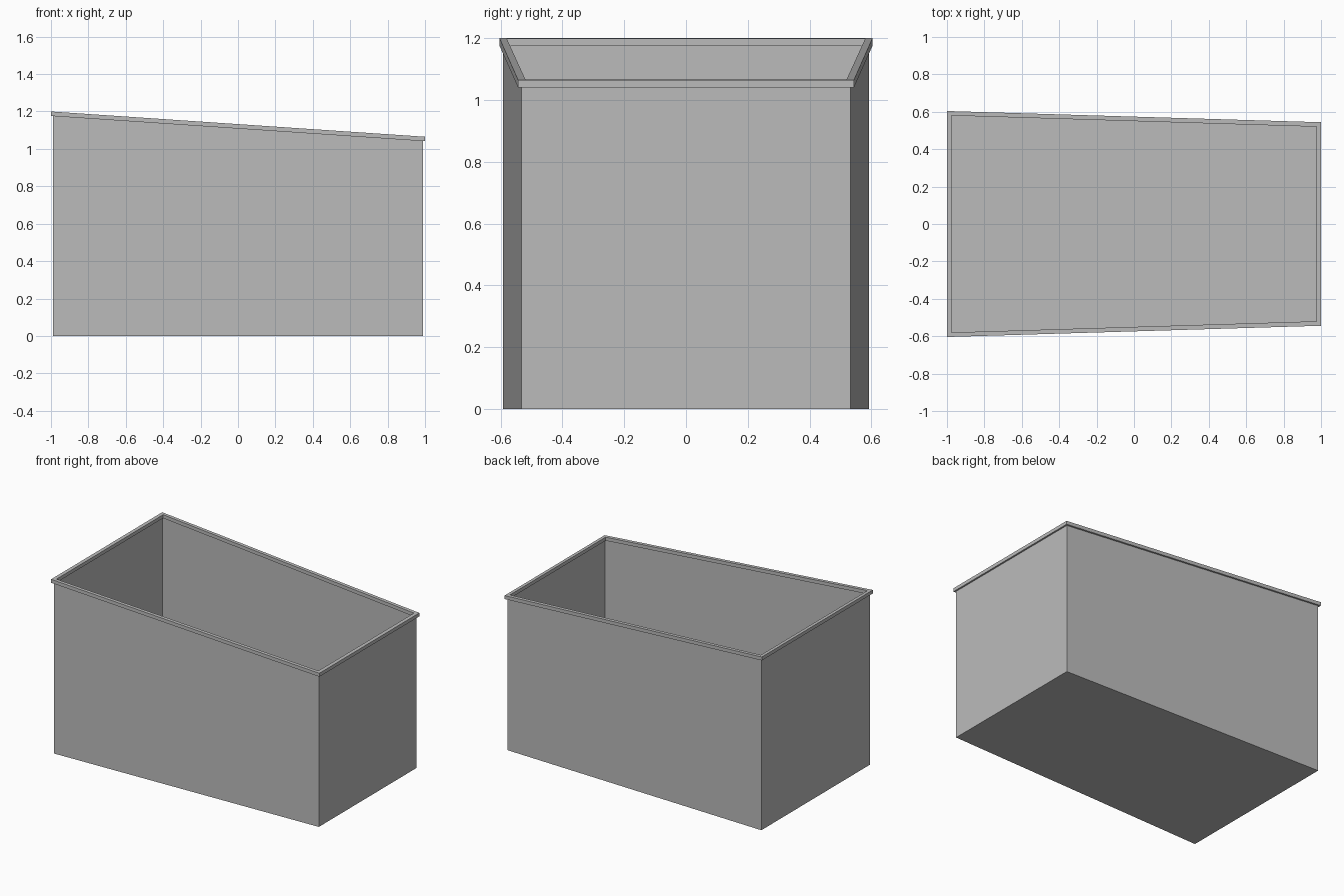
import bpy, bmesh

if "Cube" in bpy.data.objects:
    bpy.data.objects.remove(bpy.data.objects["Cube"])

grey = bpy.data.materials.new("mid grey")
grey.diffuse_color = (0.5, 0.5, 0.5, 1)
grey.use_nodes = True
grey.node_tree.nodes["Principled BSDF"].inputs["Base Color"].default_value = grey.diffuse_color


def top_z(x):
    """Height of the sloping top plane."""
    return 1.1325 - 0.0675 * x


def loop(bm, inset, z):
    """Tapered four-cornered outline; z is a function of x."""
    corners = [(-1 + inset, -0.604 + inset), (1 - inset, -0.544 + inset),
               (1 - inset, 0.544 - inset), (-1 + inset, 0.604 - inset)]
    return [bm.verts.new((x, y, z(x))) for x, y in corners]


def bridge(bm, a, b):
    for i in range(4):
        j = (i + 1) % 4
        bm.faces.new((a[i], a[j], b[j], b[i]))


def finish(bm, name):
    mesh = bpy.data.meshes.new(name)
    bm.to_mesh(mesh)
    bm.free()
    mesh.materials.append(grey)
    bpy.context.collection.objects.link(bpy.data.objects.new(name, mesh))


RIM = 0.024

# Thin-walled tub: four walls and a floor, open at the top
bm = bmesh.new()
low = loop(bm, RIM / 2, lambda x: 0.0)
high = loop(bm, RIM / 2, lambda x: top_z(x) - RIM)
bridge(bm, low, high)
bm.faces.new(low[::-1])
finish(bm, "tub")

# Sloping square-section rim
bm = bmesh.new()
rings = [loop(bm, 0, lambda x: top_z(x) - RIM), loop(bm, 0, top_z),
         loop(bm, RIM, top_z), loop(bm, RIM, lambda x: top_z(x) - RIM)]
for k in range(4):
    bridge(bm, rings[k], rings[(k + 1) % 4])
finish(bm, "rim")
